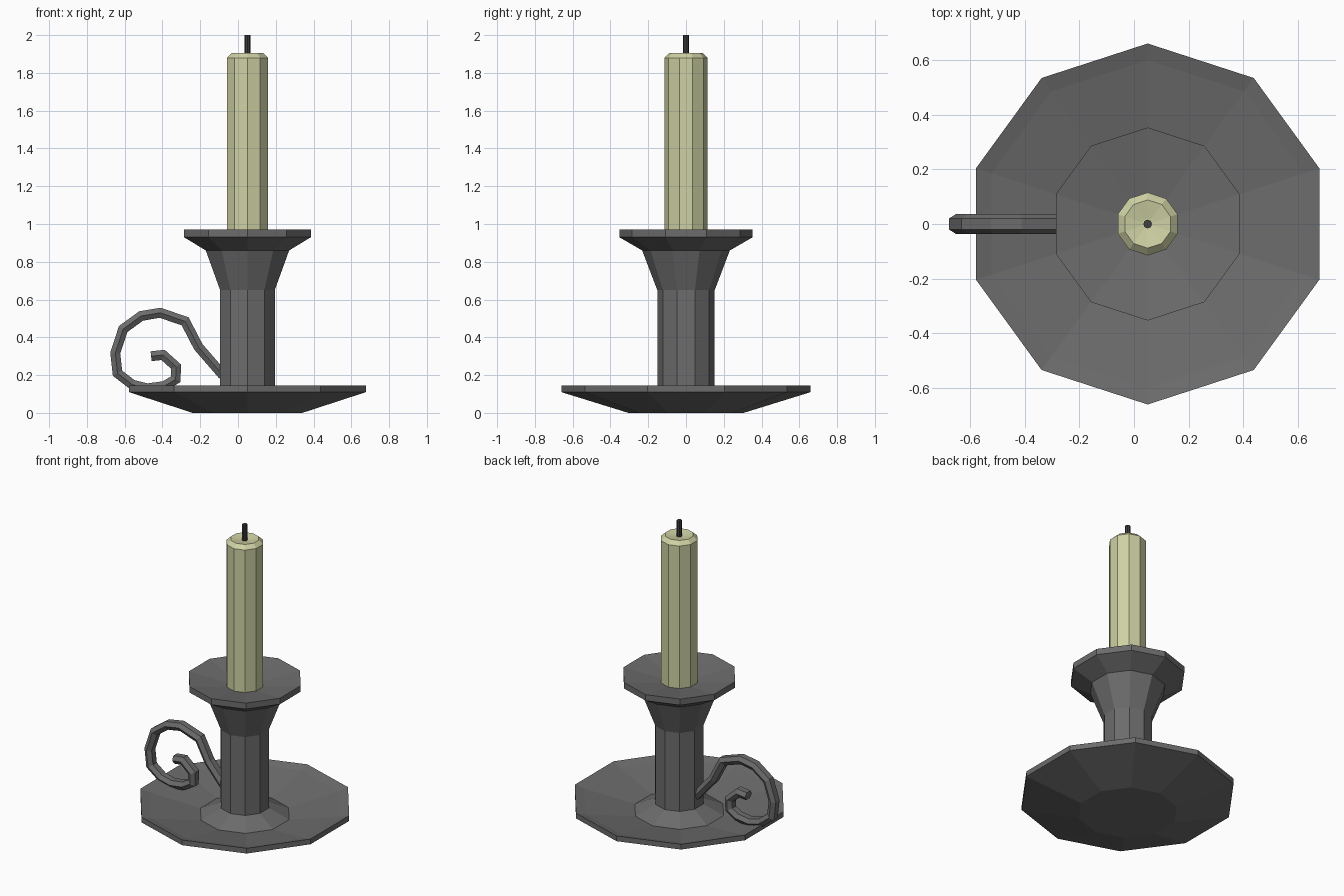
import bpy, bmesh, math
from mathutils import Vector

if "Cube" in bpy.data.objects:
    bpy.data.objects.remove(bpy.data.objects["Cube"])

AXIS_X = 0.05


def material(name, rgb):
    m = bpy.data.materials.new(name)
    m.diffuse_color = (*rgb, 1)
    m.use_nodes = True
    m.node_tree.nodes["Principled BSDF"].inputs["Base Color"].default_value = m.diffuse_color
    return m


def finish(name, bm, mat):
    bmesh.ops.recalc_face_normals(bm, faces=bm.faces)
    me = bpy.data.meshes.new(name)
    bm.to_mesh(me)
    bm.free()
    me.materials.append(mat)
    ob = bpy.data.objects.new(name, me)
    bpy.context.collection.objects.link(ob)
    return ob


def skin(bm, rings):
    """Bridge successive vertex rings and cap both ends."""
    n = len(rings[0])
    for a, b in zip(rings, rings[1:]):
        for i in range(n):
            j = (i + 1) % n
            bm.faces.new((a[i], a[j], b[j], b[i]))
    bm.faces.new(rings[0])
    bm.faces.new(rings[-1])


def lathe(name, profile, sides, mat):
    """Faceted turned part from (radius, z) pairs, one corner facing +y."""
    bm = bmesh.new()
    angles = [math.pi / 2 + math.tau * i / sides for i in range(sides)]
    skin(bm, [[bm.verts.new((AXIS_X + r * math.cos(a), r * math.sin(a), z))
               for a in angles] for r, z in profile])
    return finish(name, bm, mat)


def sweep(name, path, section, mat):
    """Sweep a (y, in-plane) cross-section along an (x, z) path."""
    bm = bmesh.new()
    pts = [Vector(p) for p in path]
    rings = []
    for i, p in enumerate(pts):
        d0 = (p - pts[i - 1]).normalized() if i else None
        d1 = (pts[i + 1] - p).normalized() if i < len(pts) - 1 else None
        d0, d1 = d0 or d1, d1 or d0
        t = (d0 + d1).normalized()
        n = Vector((-t.y, t.x)) / max(t.dot(d0), 0.6)
        rings.append([bm.verts.new((p.x + n.x * v, u, p.y + n.y * v))
                      for u, v in section])
    skin(bm, rings)
    return finish(name, bm, mat)


metal = material("dark_metal", (0.15, 0.15, 0.15))
wax = material("wax", (0.62, 0.64, 0.37))
char = material("char", (0.05, 0.05, 0.05))

# Drip dish, stem and flared cup in one turned piece
lathe("candlestick", [
    (0.305, 0), (0.66, 0.11), (0.66, 0.145), (0.60, 0.128), (0.28, 0.067),
    (0.152, 0.127), (0.152, 0.65), (0.232, 0.86), (0.353, 0.93),
    (0.353, 0.97), (0.115, 0.93)], 10, metal)

# Candle with bevelled, slightly dished top
lathe("candle", [(0.115, 0.90), (0.115, 1.88), (0.088, 1.905),
                 (0.02, 1.893)], 10, wax)

# Wick
lathe("wick", [(0.016, 1.88), (0.016, 2.0)], 8, char)

# Scroll handle
hexagon = [(0.037, 0), (0.02, 0.026), (-0.02, 0.026),
           (-0.037, 0), (-0.02, -0.026), (0.02, -0.026)]
sweep("scroll_handle", [
    (-0.08, 0.20), (-0.21, 0.35), (-0.28, 0.485), (-0.413, 0.53),
    (-0.513, 0.513), (-0.608, 0.444), (-0.65, 0.317), (-0.638, 0.21),
    (-0.56, 0.15), (-0.48, 0.13), (-0.39, 0.142), (-0.33, 0.178),
    (-0.328, 0.245), (-0.397, 0.307), (-0.46, 0.30)], hexagon, metal)
